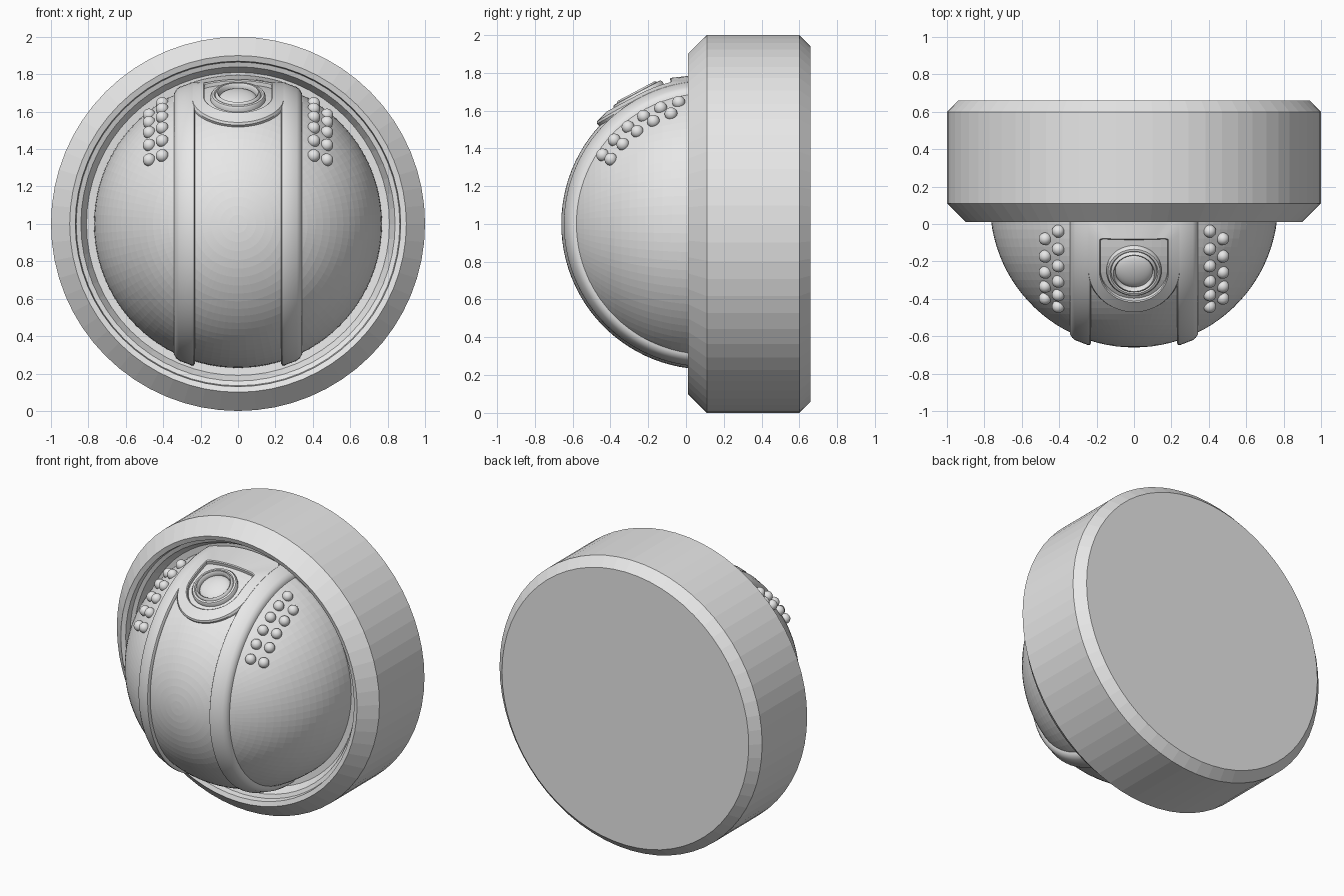
import bpy, bmesh
from math import sin, cos, pi, radians, asin, sqrt
from mathutils import Vector, Matrix

cube = bpy.data.objects.get("Cube")
if cube:
    bpy.data.objects.remove(cube)

grey = bpy.data.materials.new("plain grey")
grey.use_nodes = True
grey.diffuse_color = (0.8, 0.8, 0.8, 1)
grey.node_tree.nodes["Principled BSDF"].inputs["Base Color"].default_value = (0.8, 0.8, 0.8, 1)

CENTRE = Vector((0, 0.11, 1))
DOME_R = 0.77
LENS_TILT = radians(62)


def finish(name, bm, smooth=None):
    bmesh.ops.remove_doubles(bm, verts=bm.verts, dist=1e-5)
    bmesh.ops.recalc_face_normals(bm, faces=bm.faces)
    me = bpy.data.meshes.new(name)
    bm.to_mesh(me)
    bm.free()
    me.materials.append(grey)
    ob = bpy.data.objects.new(name, me)
    bpy.context.collection.objects.link(ob)
    if smooth:
        bpy.ops.object.select_all(action='DESELECT')
        ob.select_set(True)
        bpy.context.view_layer.objects.active = ob
        bpy.ops.object.shade_smooth_by_angle(angle=radians(smooth))
    return ob


def loft(bm, rows, close_rows=False, close_cols=False):
    """Skin a grid of points with quads."""
    grid = [[bm.verts.new(p) for p in row] for row in rows]
    n, m = len(grid), len(grid[0])
    for i in range(n if close_rows else n - 1):
        for j in range(m if close_cols else m - 1):
            a, b = grid[i], grid[(i + 1) % n]
            k = (j + 1) % m
            bm.faces.new((a[j], a[k], b[k], b[j]))
    return grid


def lathe(name, profile, segments, matrix=Matrix(), smooth=None):
    """Revolve (radius, height) points around the local z axis."""
    bm = bmesh.new()
    rows = [[matrix @ Vector((r * cos(2 * pi * s / segments), r * sin(2 * pi * s / segments), h))
             for r, h in profile] for s in range(segments)]
    loft(bm, rows, close_rows=True)
    bmesh.ops.remove_doubles(bm, verts=bm.verts, dist=1e-5)
    bmesh.ops.dissolve_degenerate(bm, dist=1e-6, edges=bm.edges)
    return finish(name, bm, smooth)


def on_dome(x, elevation, radius):
    """Point at side offset x and elevation above the forward axis."""
    r = sqrt(radius ** 2 - x ** 2)
    return CENTRE + Vector((x, -r * cos(elevation), r * sin(elevation)))


# Housing: chamfered drum with a stepped front recess
to_back = Matrix.Translation((0, 0, 1)) @ Matrix.Rotation(-pi / 2, 4, 'X')
lathe("housing", [(0, 0.66), (0.94, 0.66), (1, 0.6), (1, 0.11), (0.9, 0.01), (0.87, 0.02),
                  (0.865, 0.06), (0.84, 0.07), (0.81, 0.13), (0.7, 0.14), (0, 0.14)], 64, to_back)

# Dome: front half of a ball, pole facing forward
dome = [(DOME_R * sin(a), 0.11 - DOME_R * cos(a)) for a in (radians(94) * i / 26 for i in range(27))]
lathe("dome", dome, 96, to_back)

# Two raised bands with rounded edges
for side, label in ((1, "left"), (-1, "right")):
    section = [(0.232, 0.75), (0.23, 0.782), (0.236, 0.792), (0.25, 0.796), (0.315, 0.796),
               (0.332, 0.79), (0.341, 0.778), (0.343, 0.75)]
    bm = bmesh.new()
    loft(bm, [[on_dome(side * x, radians(-96 + 3 * i), r) for x, r in section] for i in range(65)])
    finish(label + "_band", bm, 40)


# Lens surround: plate on the dome with a D-shaped opening
def outline(t, half_width, bottom, top):
    c, s = cos(t), sin(t)
    if s <= 0:
        return c * half_width, s * bottom
    k = min(half_width / max(abs(c), 1e-6), top / s)
    return c * k, s * k


def surround_ring(half_width, bottom, top, radius):
    corner_angles = [2 * pi * i / 96 for i in range(96)]
    pts = [outline(t, half_width, bottom, top) for t in corner_angles]
    return [on_dome(u, LENS_TILT + v / 0.78, radius) for u, v in pts]


bm = bmesh.new()
loft(bm, [surround_ring(0.25, 0.268, 0.4, 0.75), surround_ring(0.25, 0.268, 0.4, 0.785),
          surround_ring(0.243, 0.258, 0.39, 0.795), surround_ring(0.185, 0.185, 0.192, 0.796),
          surround_ring(0.18, 0.18, 0.187, 0.79), surround_ring(0.18, 0.18, 0.187, 0.75)],
     close_cols=True)
finish("lens_surround", bm, 30)

# Lens rim and lens, facing out along the tilt direction
outward = Matrix.Translation(CENTRE) @ Matrix.Rotation(pi / 2 - LENS_TILT, 4, 'X')
lathe("lens_rim", [(0.147, 0.74), (0.147, 0.775), (0.14, 0.785), (0.128, 0.787), (0.122, 0.78),
                   (0.118, 0.79), (0.11, 0.796), (0.104, 0.79), (0.1, 0.765), (0.1, 0.74)],
      64, outward, 40)
lens = [(0.102 * sin(a), 0.757 + 0.035 * cos(a)) for a in (pi / 2 * i / 10 for i in range(11))]
lathe("lens", lens, 48, outward, 40)

# Rows of round studs beside the bands
for side, label in ((1, "left"), (-1, "right")):
    bm = bmesh.new()
    for x, count, high, low in ((0.405, 6, 77, 33.5), (0.475, 5, 72, 34)):
        for i in range(count):
            spot = on_dome(side * x, radians(high + (low - high) * i / (count - 1)), DOME_R + 0.005)
            bmesh.ops.create_uvsphere(bm, u_segments=20, v_segments=12, radius=0.034,
                                      matrix=Matrix.Translation(spot))
    finish(label + "_studs", bm, 60)
